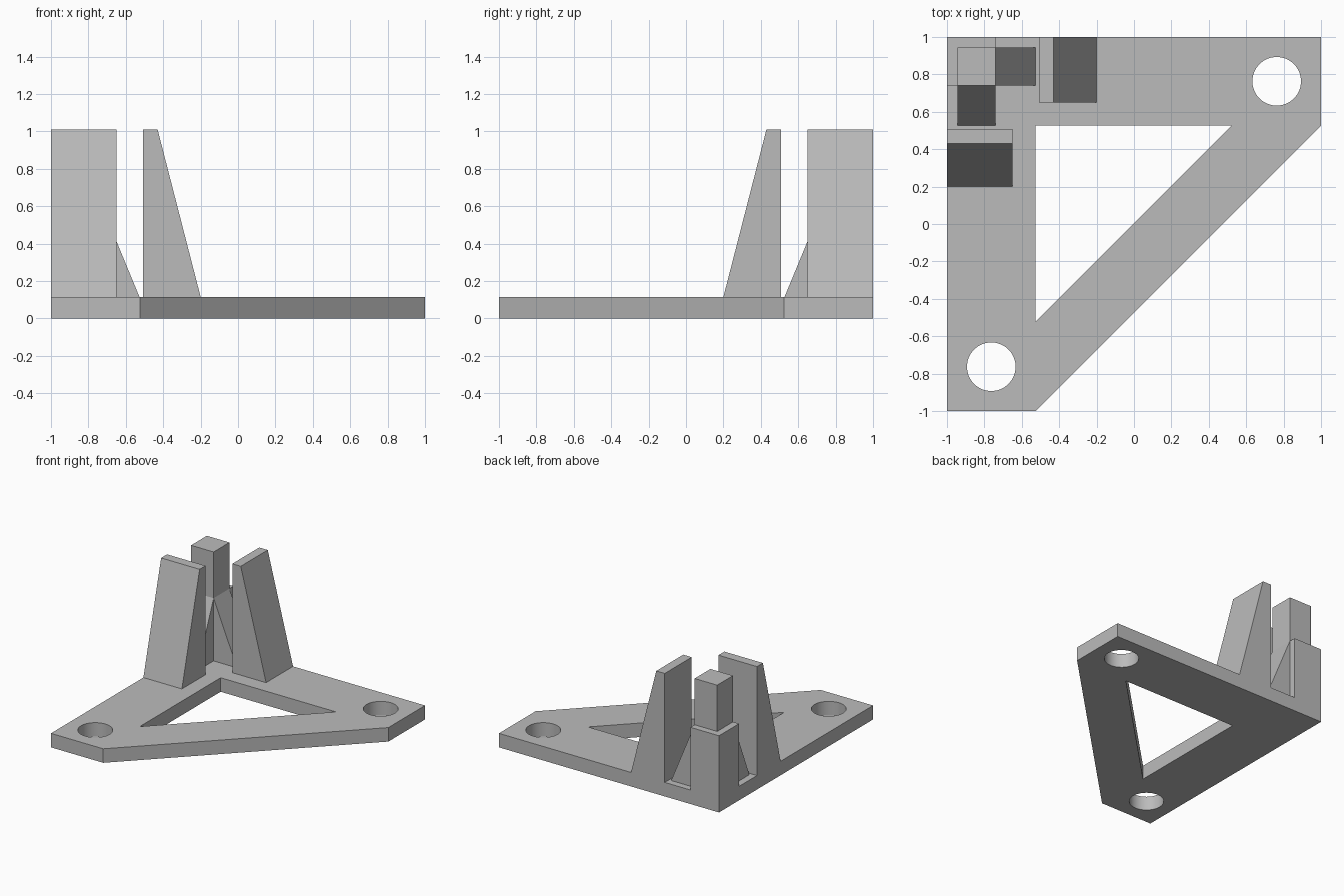
import bpy, bmesh, math
from mathutils import Vector

cube = bpy.data.objects.get("Cube")
if cube:
    bpy.data.objects.remove(cube, do_unlink=True)

grey = bpy.data.materials.new("plain grey")
grey.use_nodes = True
colour = (0.5, 0.5, 0.5, 1)
grey.diffuse_color = colour
grey.node_tree.nodes["Principled BSDF"].inputs["Base Color"].default_value = colour

PLATE = 0.115    # plate thickness
LOW = 0.63       # corner block height
TOP = 1.01       # top of the uprights


def prism(name, points, direction):
    """Extrude a closed 3D outline along a direction."""
    bm = bmesh.new()
    face = bm.faces.new([bm.verts.new(p) for p in points])
    new = bmesh.ops.extrude_face_region(bm, geom=[face])["geom"]
    verts = [v for v in new if isinstance(v, bmesh.types.BMVert)]
    bmesh.ops.translate(bm, verts=verts, vec=Vector(direction))
    bmesh.ops.recalc_face_normals(bm, faces=bm.faces)
    mesh = bpy.data.meshes.new(name)
    bm.to_mesh(mesh)
    bm.free()
    mesh.materials.append(grey)
    obj = bpy.data.objects.new(name, mesh)
    bpy.context.collection.objects.link(obj)
    return obj


def flat(name, outline, z0, z1):
    """Upright prism over a floor outline."""
    return prism(name, [(x, y, z0) for x, y in outline], (0, 0, z1 - z0))


def box(name, x0, x1, y0, y1, z0, z1):
    return flat(name, [(x0, y0), (x1, y0), (x1, y1), (x0, y1)], z0, z1)


def mirrored_pair(back_name, side_name, profile, y0, y1):
    """A part along the back edge and its twin across the corner diagonal."""
    prism(back_name, [(x, y0, z) for x, z in profile], (0, y1 - y0, 0))
    prism(side_name, [(-y0, -x, z) for x, z in profile], (y0 - y1, 0, 0))


# Base plate
plate = flat("base_plate", [(-1, 1), (1, 1), (1, 0.525), (-0.525, -1), (-1, -1)], 0, PLATE)

# Cut the triangular opening and two screw holes
cutters = [flat("opening_cutter", [(-0.527, 0.527), (0.522, 0.527), (-0.527, -0.522)], -0.1, 0.3)]
for side in (1, -1):
    ring = [(side * 0.763 + 0.13 * math.cos(a), side * 0.763 + 0.13 * math.sin(a))
            for a in (math.tau * i / 64 for i in range(64))]
    cutters.append(flat("screw_hole_cutter", ring, -0.1, 0.3))

bpy.context.view_layer.objects.active = plate
for cutter in cutters:
    mod = plate.modifiers.new("cut", "BOOLEAN")
    mod.operation = "DIFFERENCE"
    mod.solver = "EXACT"
    mod.object = cutter
    bpy.ops.object.modifier_apply(modifier=mod.name)
    bpy.data.objects.remove(cutter, do_unlink=True)

# Smooth hole walls, sharp rims
bpy.ops.object.select_all(action="DESELECT")
plate.select_set(True)
bpy.ops.object.shade_smooth_by_angle(angle=math.radians(30))

# Corner block with the slimmer post on top
box("corner_block", -1, -0.74, 0.74, 1, PLATE, LOW)
box("corner_post", -0.945, -0.74, 0.74, 0.945, LOW, TOP)

# Sloped gussets bracing the corner block
mirrored_pair("back_gusset", "side_gusset",
              [(-0.74, PLATE), (-0.527, PLATE), (-0.74, LOW)], 0.74, 0.945)

# Tall tapered uprights
mirrored_pair("back_upright", "side_upright",
              [(-0.507, PLATE), (-0.2, PLATE), (-0.43, TOP), (-0.507, TOP)], 0.65, 1)
